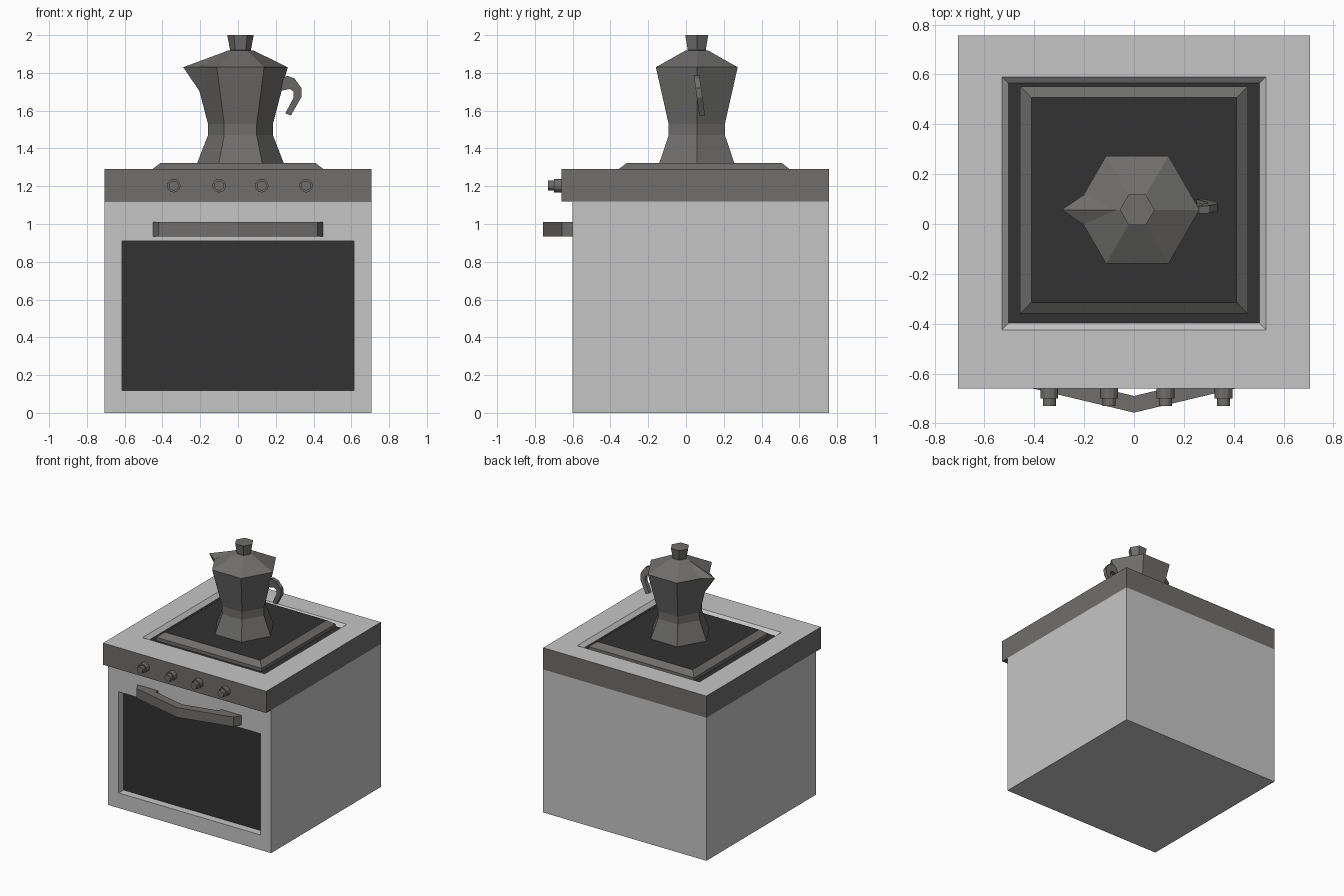
import bpy, bmesh, math

if "Cube" in bpy.data.objects:
    bpy.data.objects.remove(bpy.data.objects["Cube"])


def material(name, rgb):
    m = bpy.data.materials.new(name)
    m.diffuse_color = (*rgb, 1)
    m.use_nodes = True
    m.node_tree.nodes["Principled BSDF"].inputs["Base Color"].default_value = m.diffuse_color
    return m


LIGHT = material("light grey enamel", (0.56, 0.56, 0.56))
METAL = material("dark grey metal", (0.16, 0.157, 0.152))
BLACK = material("black glass", (0.032, 0.032, 0.032))


def finish(name, bm, mats):
    bmesh.ops.recalc_face_normals(bm, faces=bm.faces)
    me = bpy.data.meshes.new(name)
    bm.to_mesh(me)
    bm.free()
    for m in mats:
        me.materials.append(m)
    ob = bpy.data.objects.new(name, me)
    bpy.context.collection.objects.link(ob)
    return ob


def loft(name, rings, mats, slots=None):
    """Bridge rings in order and cap both ends; slots: start cap, each band, end cap."""
    bm = bmesh.new()
    vs = [[bm.verts.new(p) for p in r] for r in rings]
    slots = slots or [0] * (len(rings) + 1)
    n = len(rings[0])
    bm.faces.new(vs[0]).material_index = slots[0]
    for k in range(len(rings) - 1):
        a, b = vs[k], vs[k + 1]
        for i in range(n):
            j = (i + 1) % n
            bm.faces.new((a[i], a[j], b[j], b[i])).material_index = slots[k + 1]
    bm.faces.new(vs[-1]).material_index = slots[-1]
    return finish(name, bm, mats)


def rect_z(x, y0, y1, z):
    return [(-x, y0, z), (x, y0, z), (x, y1, z), (-x, y1, z)]


def rect_y(x0, x1, z0, z1, y):
    return [(x0, y, z0), (x1, y, z0), (x1, y, z1), (x0, y, z1)]


def hex_z(r, z):
    return [(0.013 + r * math.cos(i * math.pi / 3),
             0.057 + r * math.sin(i * math.pi / 3), z) for i in range(6)]


# Oven body with a recessed dark window
loft("oven_body", [rect_y(-0.707, 0.707, 0, 1.12, 0.757),
                   rect_y(-0.707, 0.707, 0, 1.12, -0.60),
                   rect_y(-0.615, 0.615, 0.118, 0.91, -0.60),
                   rect_y(-0.615, 0.615, 0.118, 0.91, -0.54)],
     [LIGHT, BLACK], [0, 0, 0, 0, 1])

# Top slab: dark sides, light top, bevelled recess with dark floor
loft("cooktop_slab", [rect_z(0.707, -0.66, 0.757, 1.12),
                      rect_z(0.707, -0.66, 0.757, 1.29),
                      rect_z(0.53, -0.425, 0.59, 1.29),
                      rect_z(0.503, -0.398, 0.565, 1.262)],
     [METAL, LIGHT, BLACK], [0, 0, 1, 1, 2])

# Hob plate with sloped rim and dark top
loft("hob_plate", [rect_z(0.457, -0.36, 0.552, 1.262),
                   rect_z(0.457, -0.36, 0.552, 1.288),
                   rect_z(0.412, -0.315, 0.508, 1.322)],
     [METAL, BLACK], [0, 0, 0, 1])

# Door handle: bent bar with feet against the door
half = [(0.275, -0.60), (0.45, -0.60), (0.42, -0.657)]
outline = ([(0, -0.69), (0.275, -0.625)] + half + [(0, -0.757)]
           + [(-x, y) for x, y in reversed(half)] + [(-0.275, -0.625)])
loft("door_handle", [[(x, y, z) for x, y in outline] for z in (0.935, 1.01)], [METAL])

# Control knobs
for n, x in enumerate((-0.34, -0.10, 0.126, 0.36)):
    steps = [(0.036, -0.65), (0.036, -0.70), (0.026, -0.70), (0.026, -0.73)]
    loft(f"control_knob_{n + 1}",
         [[(x + r * math.cos(i * math.pi / 6), y, 1.203 + r * math.sin(i * math.pi / 6))
           for i in range(12)] for r, y in steps], [METAL])

# Six-sided coffee pot with lid and lid knob
loft("coffee_pot", [hex_z(r, z) for r, z in (
    (0.23, 1.32), (0.172, 1.47), (0.172, 1.53), (0.25, 1.83),
    (0.07, 1.918), (0.055, 1.92), (0.07, 2.0))], [METAL])

# Pouring spout, a pointed wedge on the left corner
bm = bmesh.new()
for p in ((-0.29, 0.057, 1.83), (-0.055, 0.057, 1.917), (-0.205, 0.115, 1.83),
          (-0.205, -0.001, 1.83), (-0.195, 0.057, 1.69)):
    bm.verts.new(p)
bmesh.ops.convex_hull(bm, input=bm.verts)
finish("pot_spout", bm, [METAL])

# Hooked pot handle, leaning slightly to the back
hook = [(0.20, 1.70), (0.275, 1.715), (0.295, 1.70), (0.295, 1.67), (0.25, 1.585),
        (0.28, 1.575), (0.335, 1.67), (0.335, 1.72), (0.30, 1.77), (0.26, 1.785),
        (0.22, 1.76)]
loft("pot_handle", [[(x, 0.057 + (1.78 - z) * 0.14 + d, z) for x, z in hook]
                    for d in (-0.015, 0.015)], [METAL])
